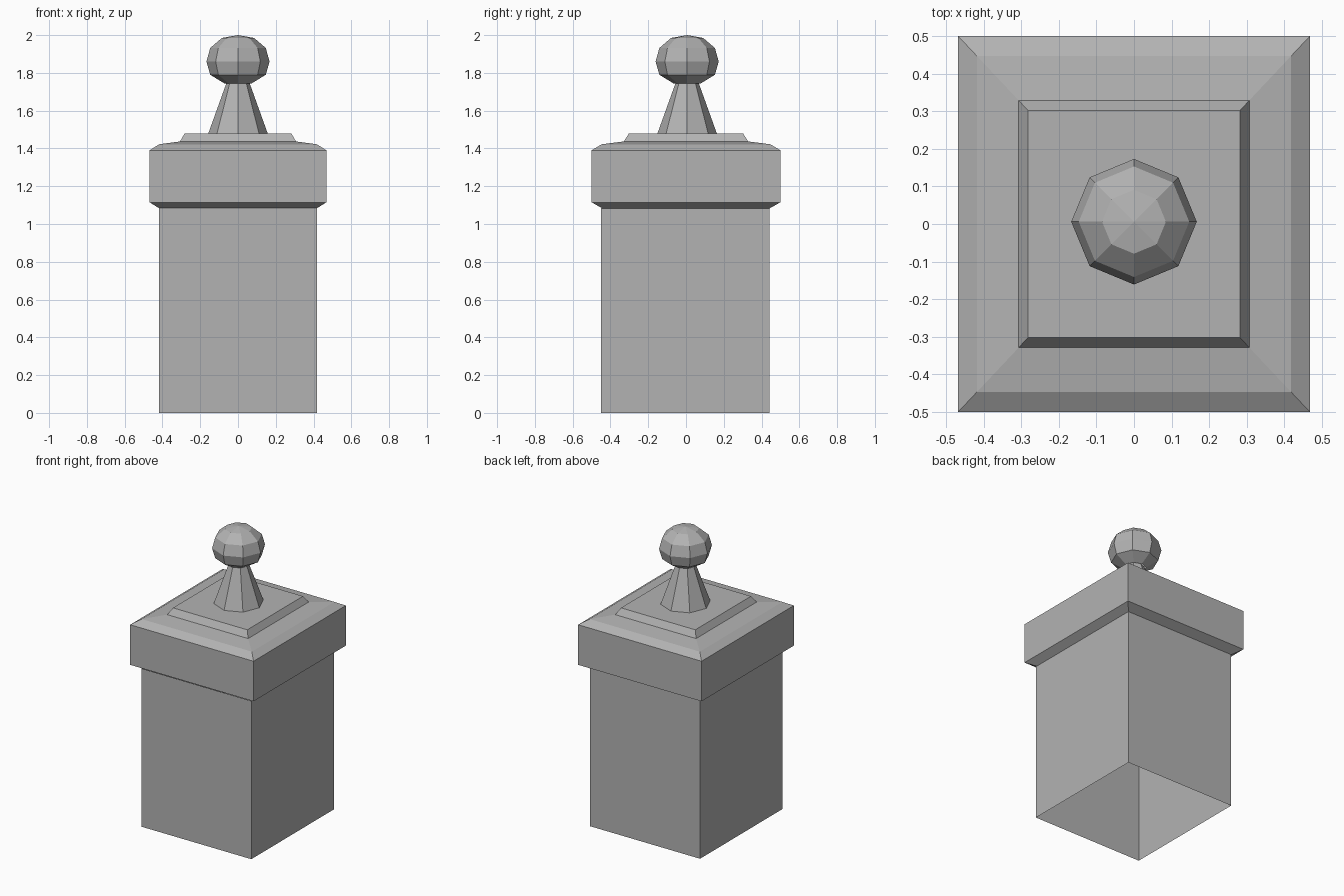
import bpy, bmesh, math

cube = bpy.data.objects.get("Cube")
if cube:
    bpy.data.objects.remove(cube, do_unlink=True)

stone = bpy.data.materials.new("grey_stone")
stone.use_nodes = True
GREY = (0.45, 0.45, 0.45, 1)
stone.diffuse_color = GREY
stone.node_tree.nodes["Principled BSDF"].inputs["Base Color"].default_value = GREY


def rectangle(hx, hy, z, cy=0):
    return [(sx * hx, cy + sy * hy, z) for sx, sy in ((-1, -1), (1, -1), (1, 1), (-1, 1))]


def octagon(r, z, cy):
    return [(r * math.cos(i * math.pi / 4), cy + r * math.sin(i * math.pi / 4), z)
            for i in range(8)]


def loft(name, rings, top=None):
    """Skin stacked rings; the bottom stays open, top is None, 'flat' or an apex point."""
    bm = bmesh.new()
    loops = [[bm.verts.new(p) for p in ring] for ring in rings]
    n = len(loops[0])
    for low, high in zip(loops, loops[1:]):
        for i in range(n):
            j = (i + 1) % n
            bm.faces.new((low[i], low[j], high[j], high[i]))
    if top == "flat":
        bm.faces.new(loops[-1])
    elif top:
        tip = bm.verts.new(top)
        for i in range(n):
            bm.faces.new((loops[-1][i], loops[-1][(i + 1) % n], tip))
    mesh = bpy.data.meshes.new(name)
    bm.to_mesh(mesh)
    bm.free()
    mesh.materials.append(stone)
    obj = bpy.data.objects.new(name, mesh)
    bpy.context.collection.objects.link(obj)
    return obj


# Hollow post, open underneath
loft("post", [rectangle(0.417, 0.447, z, -0.004) for z in (0, 1.085)])

# Overhanging cap with bevelled underside, sloped top and raised plate
cap_profile = [(0.417, 0.443, 1.083), (0.468, 0.5, 1.115), (0.468, 0.5, 1.39),
               (0.418, 0.447, 1.422), (0.307, 0.329, 1.437), (0.282, 0.302, 1.48)]
loft("cap", [rectangle(*p) for p in cap_profile], "flat")

# Tapered neck and faceted ball
CY = 0.006
loft("finial_neck", [octagon(r, z, CY) for r, z in ((0.157, 1.48), (0.06, 1.75))])
ball_profile = [(0.07, 1.743), (0.147, 1.79), (0.167, 1.86), (0.147, 1.932), (0.085, 1.985)]
loft("finial_ball", [octagon(r, z, CY) for r, z in ball_profile], (0, CY, 2.0))
